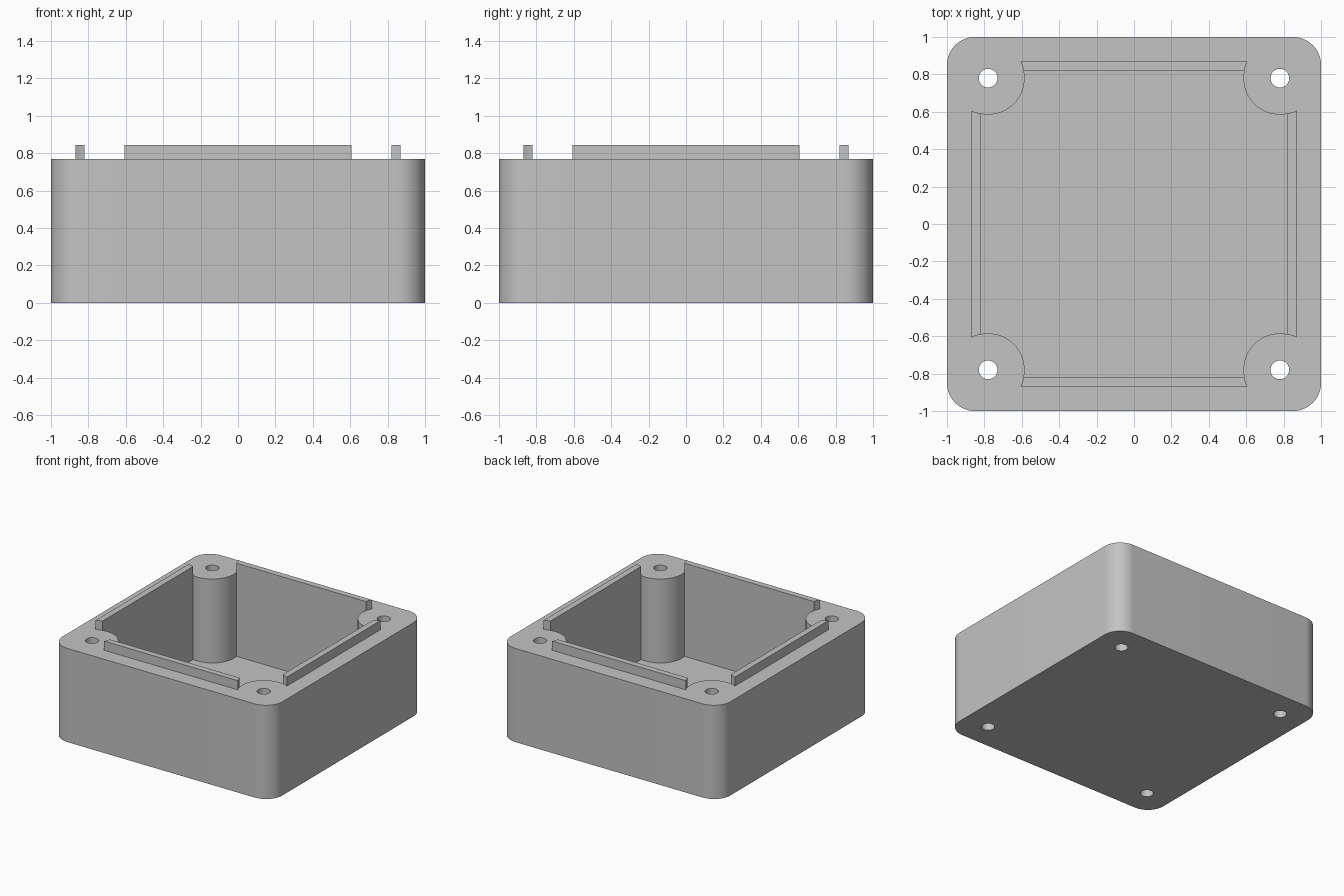
import bpy, bmesh
from math import sin, cos, pi, sqrt, asin
from mathutils import Matrix

cube = bpy.data.objects.get("Cube")
if cube:
    bpy.data.objects.remove(cube, do_unlink=True)

HALF, CORNER = 1.0, 0.15        # outer wall and its corner radius
INNER, LIP = 0.82, 0.87         # cavity wall and outer face of the rails
BOSS, BOSS_R, HOLE_R = 0.78, 0.195, 0.05
FLOOR, RIM, TOP = 0.08, 0.77, 0.845

grey = bpy.data.materials.new("plain grey")
grey.use_nodes = True
grey.diffuse_color = (0.55, 0.55, 0.55, 1)
grey.node_tree.nodes["Principled BSDF"].inputs["Base Color"].default_value = (0.55, 0.55, 0.55, 1)


def arc(cx, cy, r, a0, a1, n):
    return [(cx + r * cos(a0 + (a1 - a0) * i / n),
             cy + r * sin(a0 + (a1 - a0) * i / n)) for i in range(n + 1)]


def four_turns(points):
    """Repeat a corner outline around the four corners."""
    out = []
    for k in range(4):
        c, s = round(cos(k * pi / 2)), round(sin(k * pi / 2))
        out += [(c * x - s * y, s * x + c * y) for x, y in points]
    return out


def prism(name, outline, z0, z1):
    bm = bmesh.new()
    base = bm.faces.new([bm.verts.new((x, y, z0)) for x, y in outline])
    top = bmesh.ops.extrude_face_region(bm, geom=[base])["geom"]
    bmesh.ops.translate(bm, vec=(0, 0, z1 - z0),
                        verts=[v for v in top if isinstance(v, bmesh.types.BMVert)])
    bmesh.ops.recalc_face_normals(bm, faces=bm.faces)
    mesh = bpy.data.meshes.new(name)
    bm.to_mesh(mesh)
    bm.free()
    mesh.materials.append(grey)
    ob = bpy.data.objects.new(name, mesh)
    bpy.context.collection.objects.link(ob)
    return ob


def activate(ob):
    bpy.ops.object.select_all(action="DESELECT")
    ob.select_set(True)
    bpy.context.view_layer.objects.active = ob


def cut(ob, cutter):
    cutter.hide_render = True
    mod = ob.modifiers.new("cut", "BOOLEAN")
    mod.operation, mod.solver, mod.object = "DIFFERENCE", "EXACT", cutter
    activate(ob)
    bpy.ops.object.modifier_apply(modifier=mod.name)
    bpy.data.objects.remove(cutter, do_unlink=True)


# Box with rounded vertical corners
k = HALF - CORNER
box = prism("box_body", four_turns(arc(k, k, CORNER, 0, pi / 2, 16)), 0, RIM)

# Cavity that leaves a round screw boss in each corner
a = asin((INNER - BOSS) / BOSS_R)
boss_edge = arc(BOSS, BOSS, BOSS_R, -pi / 2 + a, -pi - a, 28)
cut(box, prism("cavity_cutter", four_turns(boss_edge), FLOOR, RIM + 0.2))

# Screw holes right through the bosses
for sx in (-1, 1):
    for sy in (-1, 1):
        ring = arc(sx * BOSS, sy * BOSS, HOLE_R, 0, 2 * pi, 32)[:-1]
        cut(box, prism("hole_cutter", ring, -0.1, RIM + 0.1))

activate(box)
bpy.ops.object.shade_smooth_by_angle(angle=pi / 6)

# Raised locating rails, their ends following the bosses
ys = [INNER + (LIP - INNER) * i / 4 for i in range(5)]
end = [(BOSS - sqrt(BOSS_R ** 2 - (y - BOSS) ** 2), y) for y in ys]
profile = end + [(-x, y) for x, y in reversed(end)]
for i, side in enumerate(("back", "right", "front", "left")):
    rail = prism(side + "_rail", profile, RIM, TOP)
    rail.data.transform(Matrix.Rotation(-i * pi / 2, 4, "Z"))
    rail.name = ("back", "left", "front", "right")[i] + "_rail"
    activate(rail)
    bpy.ops.object.shade_smooth_by_angle(angle=pi / 6)
